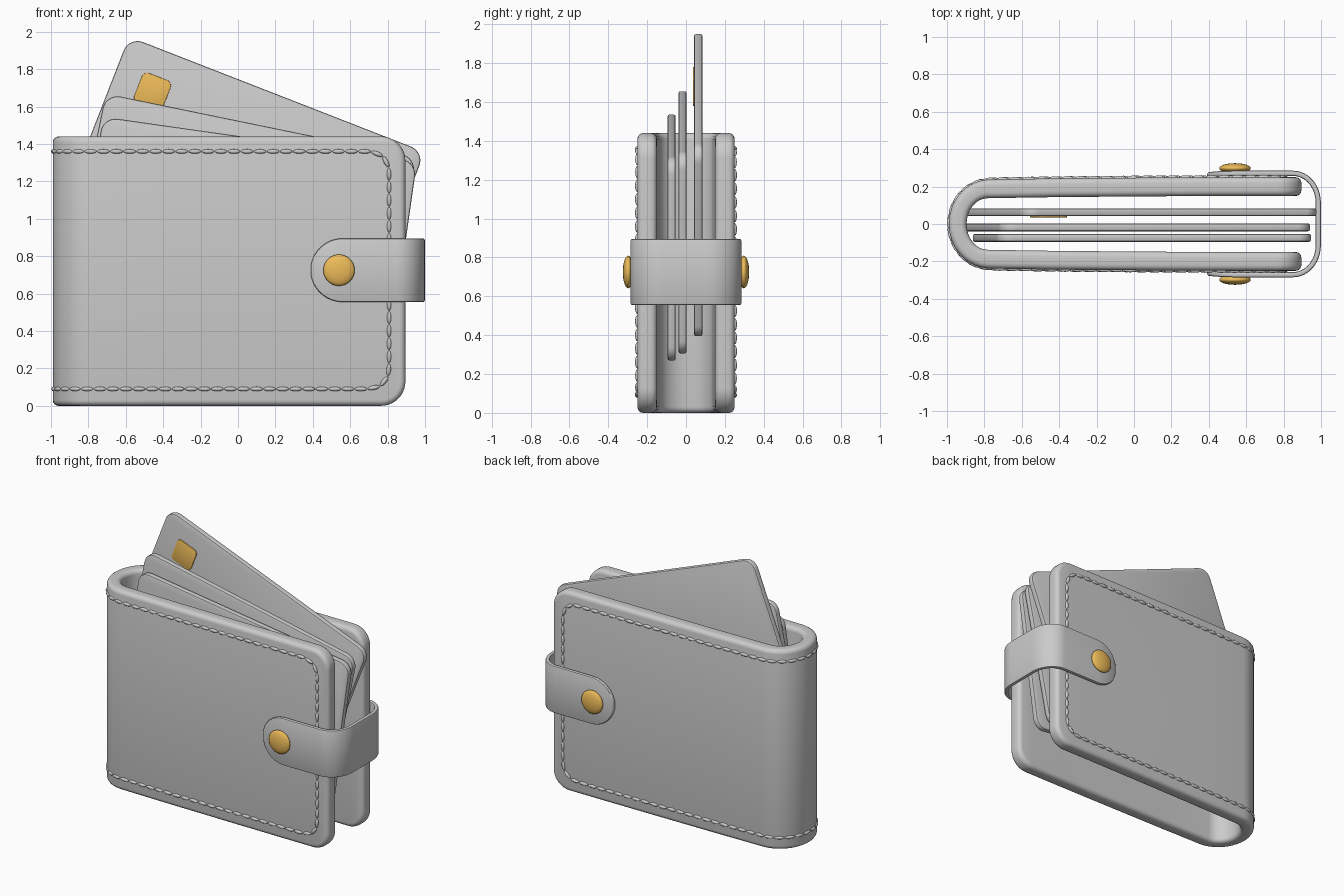
import bpy, bmesh, math
from mathutils import Matrix, Vector

if "Cube" in bpy.data.objects:
    bpy.data.objects.remove(bpy.data.objects["Cube"])

gold = bpy.data.materials.new("brass")
gold.diffuse_color = (0.85, 0.5, 0.1, 1)
gold.use_nodes = True
gold.node_tree.nodes["Principled BSDF"].inputs["Base Color"].default_value = gold.diffuse_color


def finish(name, bm, bevel=0.0, segs=3, mat=None):
    bmesh.ops.recalc_face_normals(bm, faces=bm.faces)
    if bevel:
        edges = [e for e in bm.edges if e.calc_face_angle(0) > 0.9]
        bmesh.ops.bevel(bm, geom=edges, offset=bevel, segments=segs,
                        profile=0.5, affect='EDGES', clamp_overlap=False)
    me = bpy.data.meshes.new(name)
    bm.to_mesh(me)
    bm.free()
    ob = bpy.data.objects.new(name, me)
    bpy.context.collection.objects.link(ob)
    if mat:
        me.materials.append(mat)
    bpy.ops.object.select_all(action='DESELECT')
    ob.select_set(True)
    bpy.context.view_layer.objects.active = ob
    bpy.ops.object.shade_smooth_by_angle(angle=math.radians(40))
    return ob


def ribbon(name, half, bevel, segs):
    """Upright bent sheet. half: (outer xy, inner xy, z low, z high) from the bend
    to the free end at +y; it is mirrored to -y."""
    flip = [((o[0], -o[1]), (i[0], -i[1]), a, b) for o, i, a, b in half[:0:-1]]
    bm = bmesh.new()
    cols = [[bm.verts.new(p) for p in ((*o, a), (*o, b), (*i, b), (*i, a))]
            for o, i, a, b in flip + half]
    for c, d in zip(cols, cols[1:]):
        for k in range(4):
            n = (k + 1) % 4
            bm.faces.new((c[k], c[n], d[n], d[k]))
    bm.faces.new(cols[0])
    bm.faces.new(cols[-1])
    return finish(name, bm, bevel, segs)


def plate(name, w, h, r, t, centre, ang, bevel, mat=None):
    """Rounded rectangle facing -y, tilted clockwise by ang."""
    bm = bmesh.new()
    s, c = math.sin(ang), math.cos(ang)
    pts = []
    for q, (sx, sz) in enumerate(((1, 1), (-1, 1), (-1, -1), (1, -1))):
        for k in range(9):
            a = math.pi / 2 * (q + k / 8)
            x = sx * (w / 2 - r) + r * math.cos(a)
            z = sz * (h / 2 - r) + r * math.sin(a)
            pts.append((centre[0] + x * c + z * s, centre[2] - x * s + z * c))
    f = bm.faces.new([bm.verts.new((x, centre[1] - t / 2, z)) for x, z in pts])
    ext = bmesh.ops.extrude_face_region(bm, geom=[f])
    bmesh.ops.translate(bm, vec=(0, t, 0),
                        verts=[v for v in ext['geom'] if isinstance(v, bmesh.types.BMVert)])
    return finish(name, bm, bevel, 2, mat)


# wallet body: U-shaped leather with rounded free corners
H, END, R = 1.44, 0.895, 0.13
body = []
for k in range(13):
    a = math.pi / 2 * k / 12
    c, s = math.cos(a), math.sin(a)
    body.append(((-0.77 - 0.22 * c, 0.238 * s), (-0.78 - 0.115 * c, 0.138 * s), 0, H))
for x, y in ((-0.4, 0.244), (0.1, 0.248), (0.5, 0.25)):
    body.append(((x, y), (x, y - 0.1), 0, H))
for k in range(11):
    a = math.pi / 2 * k / 10
    x, d = END - R + R * math.sin(a), R * (1 - math.cos(a))
    body.append(((x, 0.25), (x, 0.15), d, H - d))
ribbon("wallet_body", body, 0.03, 4)

# stitching: a closed loop of small spindles on the outer surface
line = [Vector(o) for o, *_ in body]
dist = [0]
for p, q in zip(line, line[1:]):
    dist.append(dist[-1] + (q - p).length)


def on_surface(s, z):
    u = abs(s)
    for k in range(len(line) - 1):
        if u <= dist[k + 1]:
            p = line[k].lerp(line[k + 1], (u - dist[k]) / (dist[k + 1] - dist[k]))
            break
    return Vector((p.x, math.copysign(p.y, s), z))


S = dist[-1] - (END - 0.808)
loop = []
for q, (cs, cz) in enumerate(((S - 0.1, 1.26), (0.1 - S, 1.26), (0.1 - S, 0.19), (S - 0.1, 0.19))):
    for k in range(9):
        a = math.pi / 2 * (q + k / 8)
        loop.append(Vector((cs + 0.1 * math.cos(a), cz + 0.1 * math.sin(a))))
loop.append(loop[0])
total = sum((q - p).length for p, q in zip(loop, loop[1:]))


def along(d):
    d %= total
    for p, q in zip(loop, loop[1:]):
        n = (q - p).length
        if d <= n and n > 0:
            return on_surface(*p.lerp(q, d / n))
        d -= n
    return on_surface(*loop[0])


bm = bmesh.new()
count = round(total / 0.07)
step = total / count
for k in range(count):
    p, q = along(k * step), along((k + 0.94) * step)
    rot = (q - p).to_track_quat('Z', 'Y').to_matrix().to_4x4()
    m = Matrix.Translation((p + q) / 2) @ rot @ Matrix.Diagonal((0.012, 0.012, (q - p).length / 2, 1))
    bmesh.ops.create_uvsphere(bm, u_segments=10, v_segments=8, radius=1, matrix=m)
finish("stitching", bm)

# closing strap around the open side, with round tips
Z0, Z1, T = 0.555, 0.895, 0.028
strap = []
for k in range(13):
    a = math.pi / 2 * k / 12
    c, s = math.cos(a), math.sin(a)
    strap.append(((0.85 + 0.149 * c, 0.115 + 0.17 * s),
                  (0.85 + (0.149 - T) * c, 0.115 + (0.17 - T) * s), Z0, Z1))
strap.insert(0, ((0.999, 0), (0.999 - T, 0), Z0, Z1))
for k in range(12):
    a = math.radians(80) * k / 11
    x, d = 0.56 - 0.172 * math.sin(a), 0.17 * (1 - math.cos(a))
    y = 0.285 - 0.013 * (1 - math.cos(a))
    strap.append(((x, y), (x, y - T), Z0 + d, Z1 - d))
ribbon("strap", strap, 0.009, 2)

# brass snaps on both sides
for name, side in (("front_snap", -1), ("back_snap", 1)):
    bm = bmesh.new()
    m = Matrix.Translation((0.54, side * 0.298, 0.725)) @ Matrix.Diagonal((0.084, 0.027, 0.084, 1)) \
        @ Matrix.Rotation(math.pi / 2, 4, 'X')
    bmesh.ops.create_uvsphere(bm, u_segments=32, v_segments=16, radius=1, matrix=m)
    finish(name, bm, mat=gold)

# cards fanned out of the wallet, placed by their top left corner centre
W, D, CR = 1.537, 0.898, 0.08
for name, x, y, z, deg in (("back_card", -0.537, 0.063, 1.87, 21.3),
                           ("middle_card", -0.645, -0.018, 1.575, 11.6),
                           ("front_card", -0.655, -0.074, 1.455, 8.1)):
    a = math.radians(deg)
    s, c = math.sin(a), math.cos(a)
    plate(name, W + 2 * CR, D + 2 * CR, CR, 0.042,
          (x + W / 2 * c - D / 2 * s, y, z - W / 2 * s - D / 2 * c), a, 0.01)

# chip on the back card
plate("card_chip", 0.165, 0.17, 0.03, 0.012, (-0.457, 0.041, 1.68), math.radians(21.3), 0.004, gold)
